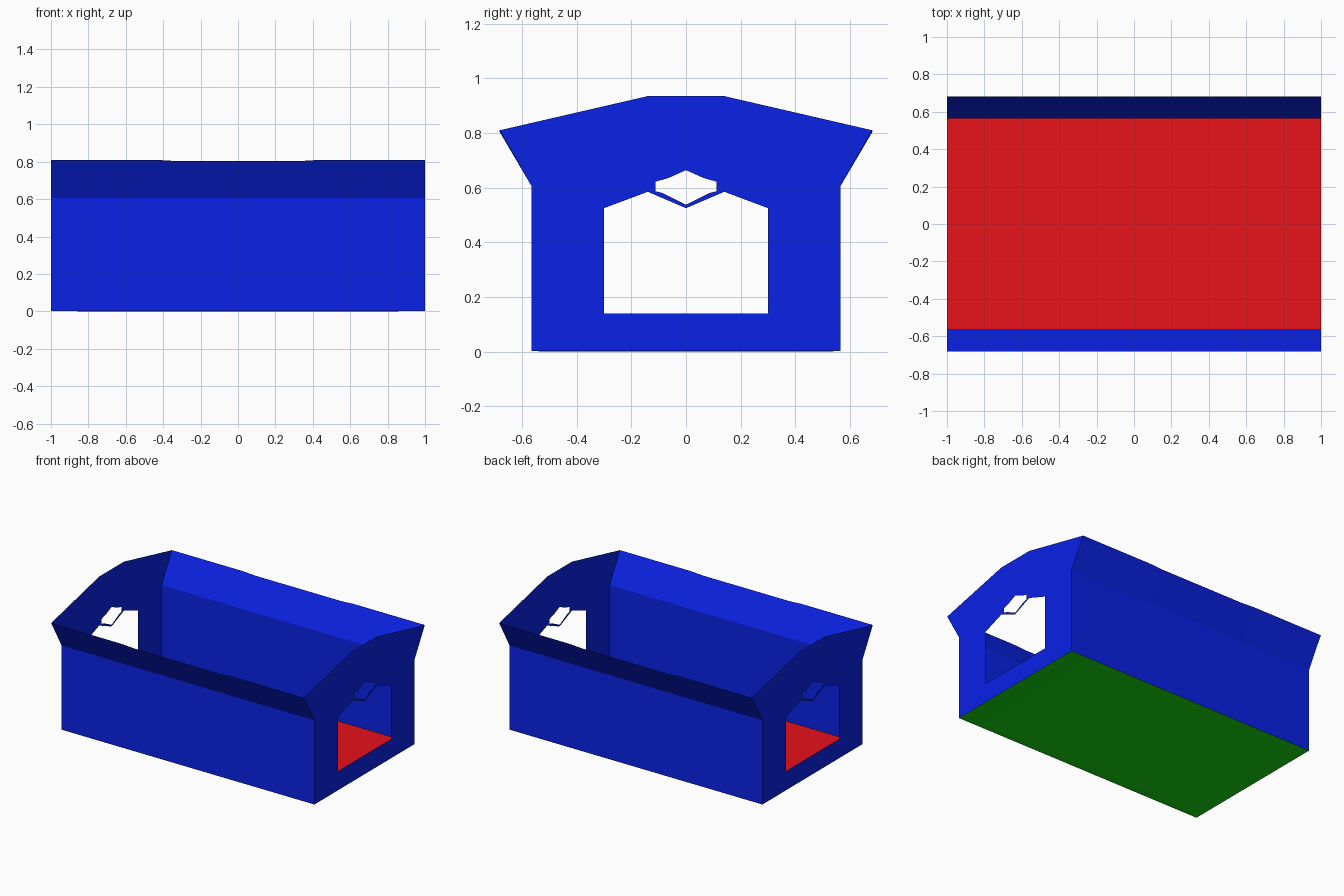
import bpy, bmesh
from mathutils import Vector

if "Cube" in bpy.data.objects:
    bpy.data.objects.remove(bpy.data.objects["Cube"])


def material(name, rgb):
    m = bpy.data.materials.new(name)
    m.diffuse_color = (*rgb, 1)
    m.use_nodes = True
    m.node_tree.nodes["Principled BSDF"].inputs["Base Color"].default_value = m.diffuse_color
    return m


BLUE = material("blue", (0.003, 0.016, 0.8))
RED = material("red", (0.8, 0.006, 0.011))
GREEN = material("green", (0.008, 0.72, 0.004))


def finish(bm, name, mat):
    mesh = bpy.data.meshes.new(name)
    bm.to_mesh(mesh)
    bm.free()
    mesh.materials.append(mat)
    obj = bpy.data.objects.new(name, mesh)
    bpy.context.collection.objects.link(obj)


def orient(bm, out):
    """Turn every face towards the given direction."""
    bm.normal_update()
    out = Vector(out)
    bmesh.ops.reverse_faces(bm, faces=[f for f in bm.faces if f.normal.dot(out) < 0])


def mirrored(half):
    """Close a half outline, skipping the points on the centre line."""
    return half + [(-y, z) for y, z in reversed(half) if y > 0]


# End wall outline, doorway with notched head, small window above it
outline = mirrored([(0.14, 0.935), (0.682, 0.81), (0.565, 0.605), (0.565, 0.003)])
doorway = mirrored([(0, 0.525), (0.14, 0.585), (0.30, 0.525), (0.30, 0.14)])
window = mirrored([(0, 0.664), (0.065, 0.635), (0.112, 0.622),
                   (0.112, 0.587), (0.085, 0.58), (0, 0.537)])


def end_wall(name, side):
    bm = bmesh.new()
    edges = []
    for loop in (outline, doorway, window):
        vs = [bm.verts.new((side, y, z)) for y, z in loop]
        edges += [bm.edges.new((vs[i - 1], vs[i])) for i in range(len(vs))]
    bmesh.ops.triangle_fill(bm, edges=edges, use_beauty=True, normal=(side, 0, 0))
    orient(bm, (side, 0, 0))
    finish(bm, name, BLUE)


# Long wall with a flared, slightly sagging upper strip
def side_wall(name, side):
    bm = bmesh.new()
    columns = []
    for x, top in [(-1, 0.81), (-0.44, 0.81), (-0.34, 0.804),
                   (0.34, 0.804), (0.44, 0.81), (1, 0.81)]:
        profile = [(0.565, 0.003), (0.565, 0.605), (0.682, top)]
        columns.append([bm.verts.new((x, side * y, z)) for y, z in profile])
    for a, b in zip(columns, columns[1:]):
        for i in range(2):
            bm.faces.new((a[i], b[i], b[i + 1], a[i + 1]))
    orient(bm, (0, side, 0))
    finish(bm, name, BLUE)


for side, end, flank in ((1, "right", "back"), (-1, "left", "front")):
    end_wall(end + "_end_wall", side)
    side_wall(flank + "_side_wall", side)


def rectangle(bm, x, y, z):
    return [bm.verts.new(p) for p in ((-x, -y, z), (x, -y, z), (x, y, z), (-x, y, z))]


# Inside floor
bm = bmesh.new()
bm.faces.new(rectangle(bm, 1, 0.565, 0.006))
orient(bm, (0, 0, 1))
finish(bm, "floor", RED)

# Underside, dipping very slightly to the ground
bm = bmesh.new()
rim = rectangle(bm, 1, 0.565, 0.003)
low = rectangle(bm, 0.83, 0.52, 0)
bm.faces.new(low)
for i in range(4):
    bm.faces.new((rim[i - 1], rim[i], low[i], low[i - 1]))
orient(bm, (0, 0, -1))
finish(bm, "underside", GREEN)
